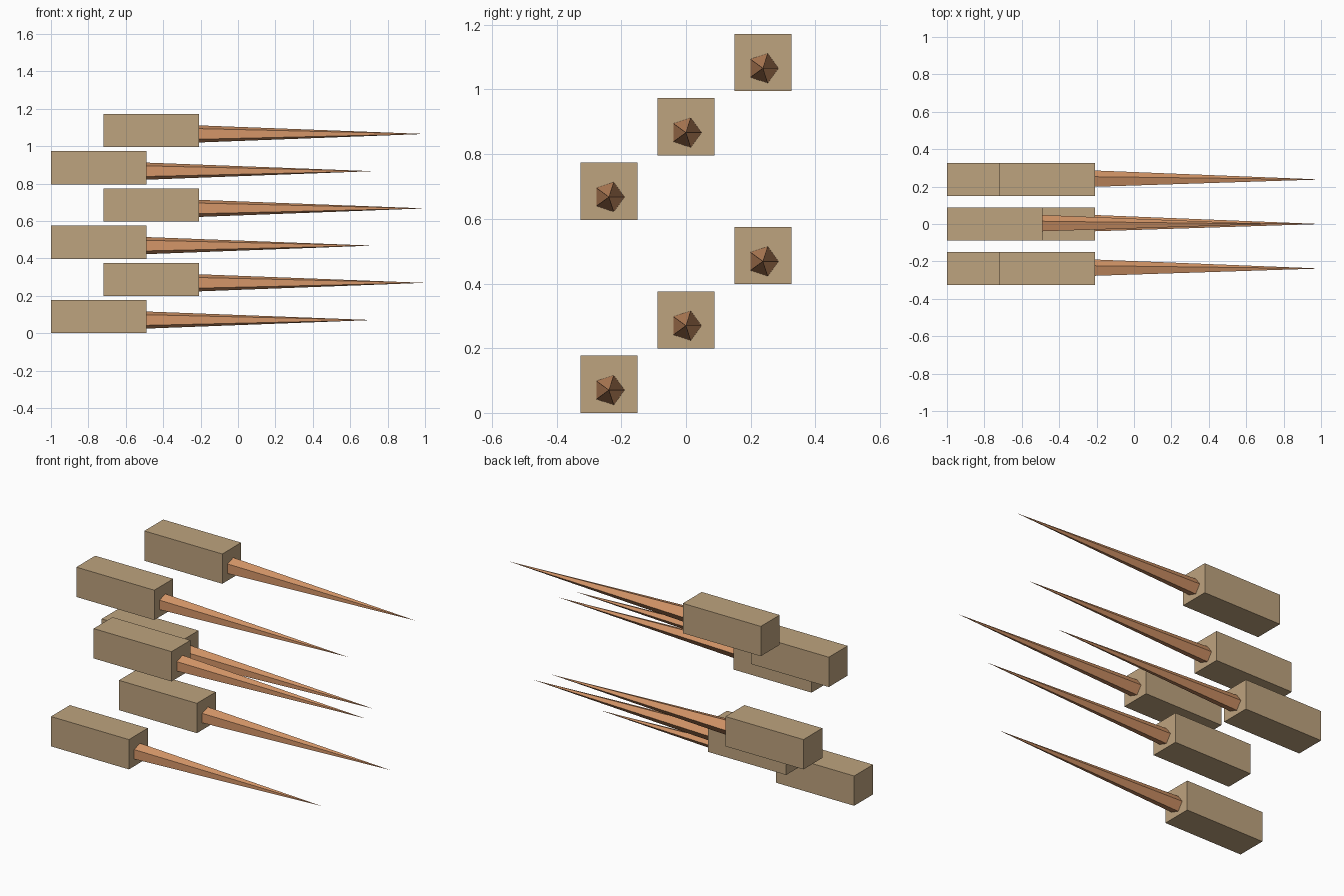
import bpy
import bmesh
from math import cos, sin, tau

cube = bpy.data.objects.get("Cube")
if cube:
    bpy.data.objects.remove(cube, do_unlink=True)


def srgb(r, g, b):
    lin = [(c / 255 / 12.92) if c < 11 else ((c / 255 + 0.055) / 1.055) ** 2.4 for c in (r, g, b)]
    return (*lin, 1)


def material(name, colour):
    mat = bpy.data.materials.new(name)
    mat.use_nodes = True
    mat.diffuse_color = colour
    mat.node_tree.nodes["Principled BSDF"].inputs["Base Color"].default_value = colour
    return mat


TAN = material("tan_block", srgb(190, 163, 126))
COPPER = material("copper_spike", srgb(214, 151, 105))

LENGTH, SIZE = 0.512, 0.177
SPIKE, RADIUS = 1.208, 0.048


def add_object(name, bm, mat, location):
    bmesh.ops.recalc_face_normals(bm, faces=bm.faces)
    mesh = bpy.data.meshes.new(name)
    bm.to_mesh(mesh)
    bm.free()
    mesh.materials.append(mat)
    obj = bpy.data.objects.new(name, mesh)
    obj.location = location
    bpy.context.collection.objects.link(obj)


def block(name, location):
    bm = bmesh.new()
    bmesh.ops.create_cube(bm, size=1)
    bmesh.ops.scale(bm, vec=(LENGTH, SIZE, SIZE), verts=bm.verts)
    add_object(name, bm, TAN, location)


def spike(name, location):
    # five-sided spike pointing along +x
    bm = bmesh.new()
    ring = [bm.verts.new((0, RADIUS * cos(tau * i / 5), RADIUS * sin(tau * i / 5))) for i in range(5)]
    tip = bm.verts.new((SPIKE, 0, 0))
    bm.faces.new(ring)
    for i in range(5):
        bm.faces.new((ring[i], ring[(i + 1) % 5], tip))
    add_object(name, bm, COPPER, location)


# Six spiked blocks: two rising diagonals of three, alternately set forward
for i in range(6):
    y = (i % 3 - 1) * 0.238
    z = i * 0.199 + SIZE / 2
    back = -1 + 0.28 * (i % 2)
    block(f"block_{i + 1}", (back + LENGTH / 2, y, z))
    spike(f"spike_{i + 1}", (back + LENGTH, y, z - 0.018))
